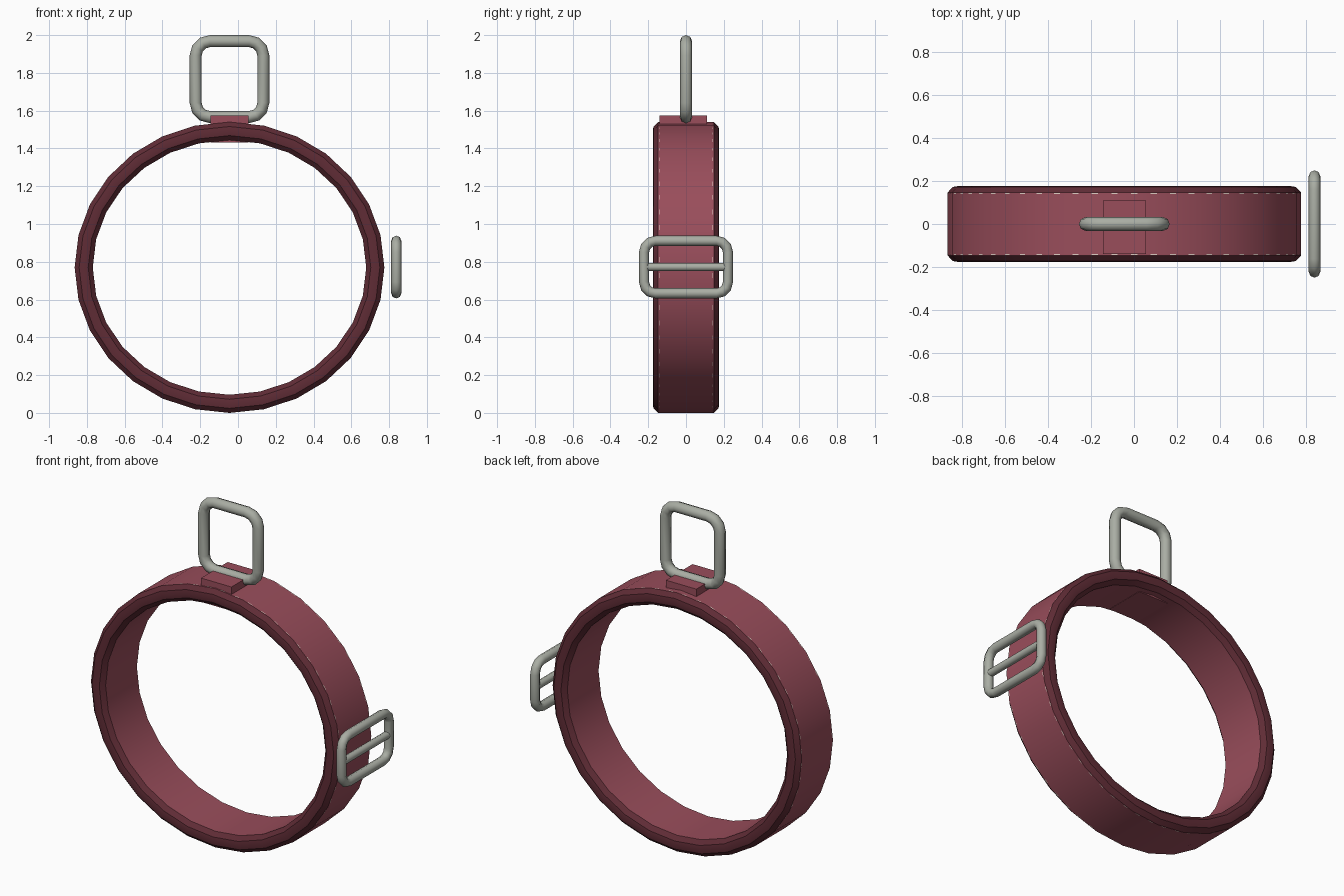
import bpy, bmesh, math
from mathutils import Vector

if "Cube" in bpy.data.objects:
    bpy.data.objects.remove(bpy.data.objects["Cube"])

def material(name, rgb):
    m = bpy.data.materials.new(name)
    m.diffuse_color = (*rgb, 1)
    m.use_nodes = True
    m.node_tree.nodes["Principled BSDF"].inputs["Base Color"].default_value = m.diffuse_color
    return m

RED = material("red strap", (0.32, 0.075, 0.105))
DARK = material("dark red edging", (0.115, 0.025, 0.036))
METAL = material("grey metal", (0.40, 0.42, 0.37))
THREAD = material("pale thread", (0.75, 0.62, 0.55))

CX, CZ, RX, RZ = -0.045, 0.77, 0.82, 0.77   # outer oval of the strap
TH = 0.096                                  # strap thickness

def finish(name, bm, mats, angle=None):
    bmesh.ops.recalc_face_normals(bm, faces=bm.faces)
    me = bpy.data.meshes.new(name)
    bm.to_mesh(me)
    bm.free()
    ob = bpy.data.objects.new(name, me)
    bpy.context.collection.objects.link(ob)
    for m in mats:
        me.materials.append(m)
    if angle:
        bpy.ops.object.select_all(action='DESELECT')
        ob.select_set(True)
        bpy.context.view_layer.objects.active = ob
        bpy.ops.object.shade_smooth_by_angle(angle=math.radians(angle))
    return ob

def loft(bm, rings, closed=True):
    """Skin a list of closed cross-sections."""
    vs = [[bm.verts.new(p) for p in r] for r in rings]
    n, k = len(vs), len(vs[0])
    for i in range(n if closed else n - 1):
        a, b = vs[i], vs[(i + 1) % n]
        for j in range(k):
            bm.faces.new((a[j], a[(j + 1) % k], b[(j + 1) % k], b[j]))
    if not closed:
        bm.faces.new(vs[0])
        bm.faces.new(vs[-1])

def section(p, u, v, r, sides=8):
    return [p + r * (math.cos(t) * u + math.sin(t) * v)
            for t in (2 * math.pi * i / sides for i in range(sides))]

def oval(a, depth, y):
    """Point on the strap, depth measured inward from its outer surface."""
    return Vector((CX + (RX - depth) * math.cos(a), y, CZ + (RZ - depth) * math.sin(a)))

def frame(bm, centre, u, v, hw, hh, corner, r):
    """Rounded rectangular loop of round bar; hw, hh are centreline half sizes."""
    axis = u.cross(v)
    rings = []
    for q, (su, sv) in enumerate(((1, 1), (-1, 1), (-1, -1), (1, -1))):
        c = centre + u * su * (hw - corner) + v * sv * (hh - corner)
        for s in range(4):
            a = math.pi / 2 * (q + s / 3)
            d = u * math.cos(a) + v * math.sin(a)
            rings.append(section(c + d * corner, d, axis, r))
    loft(bm, rings)

X, Y, Z = Vector((1, 0, 0)), Vector((0, 1, 0)), Vector((0, 0, 1))

# strap with rounded dark edging on both rims
half = [(0, 0.147), (0.024, 0.172), (TH / 2, 0.176), (TH - 0.024, 0.172), (TH, 0.147)]
profile = half + [(d, -y) for d, y in reversed(half)]
bm = bmesh.new()
loft(bm, [[oval(2 * math.pi * i / 28, d, y) for d, y in profile] for i in range(28)])
for f in bm.faces:
    f.material_index = int(abs(f.calc_center_median().y) > 0.1)
finish("strap", bm, [RED, DARK], 35)

# stitching: tiny plates along both margins, lying on the facets
bm = bmesh.new()
for i in range(28):
    a0, a1 = 2 * math.pi * i / 28, 2 * math.pi * (i + 1) / 28
    for s in (-1, 1):
        p, q = oval(a0, -0.001, s * 0.142), oval(a1, -0.001, s * 0.142)
        for t in (0.17, 0.67):
            e0, e1 = p.lerp(q, t), p.lerp(q, t + 0.16)
            bm.faces.new([bm.verts.new(w) for w in
                          (e0 - Y * 0.002, e1 - Y * 0.002, e1 + Y * 0.002, e0 + Y * 0.002)])
finish("stitching", bm, [THREAD])

# holding tab: plates above and below the strap
def plate(name, z0, z1):
    bm = bmesh.new()
    bmesh.ops.create_cube(bm, size=1)
    for v in bm.verts:
        v.co = Vector((CX + v.co.x * 0.2, -0.015 + v.co.y * 0.25,
                       (z0 + z1) / 2 + v.co.z * (z1 - z0)))
    finish(name, bm, [RED])

plate("tab_outer", 1.50, 1.574)
plate("tab_inner", 1.432, 1.47)

# hanging ring on top
bm = bmesh.new()
frame(bm, Vector((CX, 0, 1.767)), X, Z, 0.179, 0.201, 0.075, 0.032)
finish("hanging_ring", bm, [METAL], 60)

# slide buckle on the right, with its middle bar
bm = bmesh.new()
centre = Vector((0.838, 0, 0.772))
frame(bm, centre, Y, Z, 0.222, 0.139, 0.06, 0.027)
finish("buckle_frame", bm, [METAL], 60)
bm = bmesh.new()
loft(bm, [section(centre + Y * s * 0.215, X, Z, 0.022) for s in (-1, 1)], closed=False)
finish("buckle_bar", bm, [METAL], 60)
